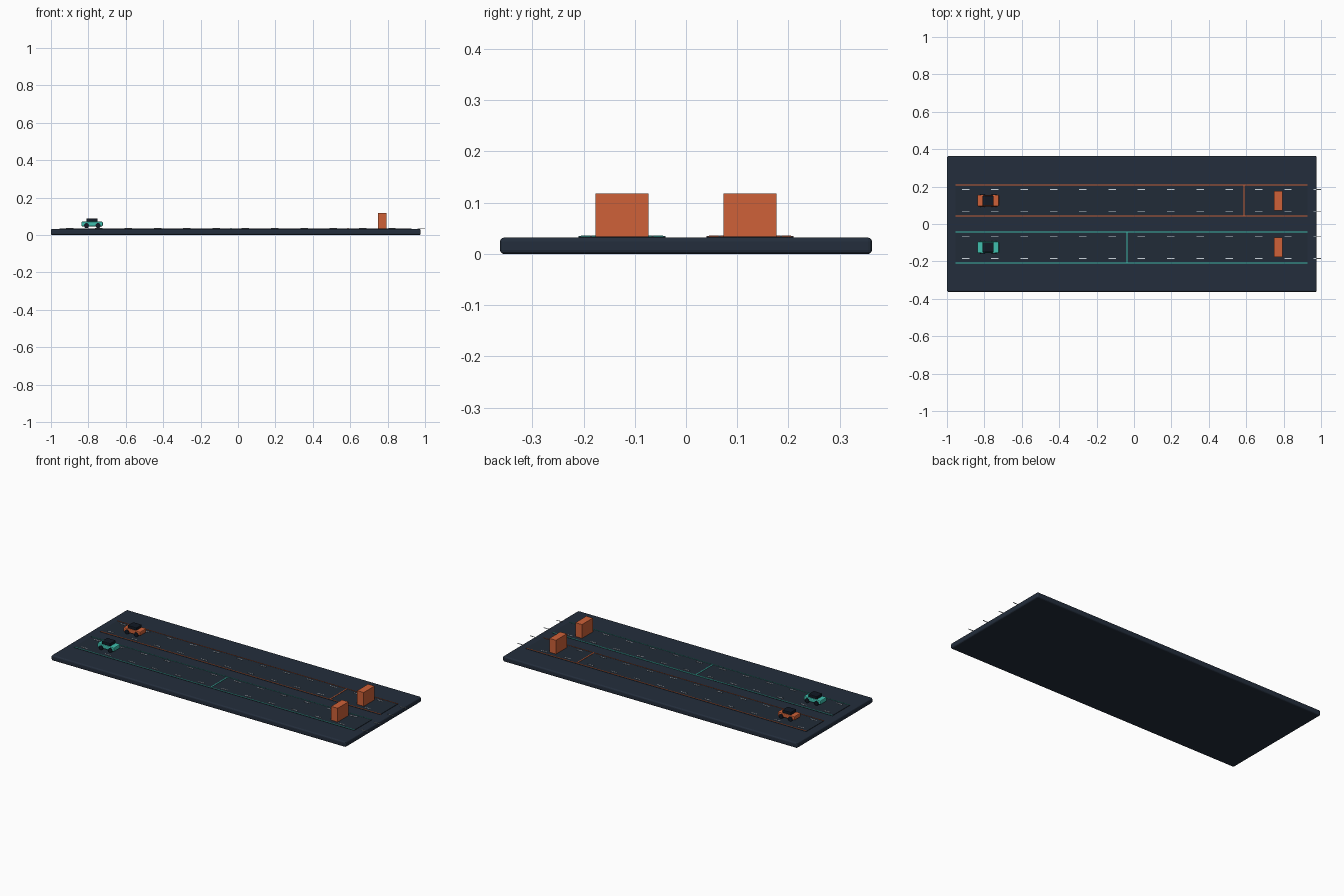
import bpy, math

if "Cube" in bpy.data.objects:
    bpy.data.objects.remove(bpy.data.objects["Cube"])

def mat(name, col):
    m = bpy.data.materials.new(name)
    m.diffuse_color = (*col, 1)
    m.use_nodes = True
    m.node_tree.nodes["Principled BSDF"].inputs["Base Color"].default_value = m.diffuse_color
    return m

NAVY = mat("navy board", (0.017, 0.027, 0.045))
ROAD = mat("dark road", (0.015, 0.024, 0.038))
TEAL = mat("teal", (0.05, 0.53, 0.43))
ORANGE = mat("orange", (0.62, 0.12, 0.04))
BLACK = mat("near black", (0.006, 0.010, 0.018))
WHITE = mat("pale grey", (0.62, 0.68, 0.74))

def box(name, lo, hi, m, bevel=0.0, segs=2):
    """Axis-aligned box given by two corners."""
    size = [b - a for a, b in zip(lo, hi)]
    mid = [(a + b) / 2 for a, b in zip(lo, hi)]
    bpy.ops.mesh.primitive_cube_add(size=1, location=mid)
    o = bpy.context.object
    o.name = name
    o.scale = size
    bpy.ops.object.transform_apply(location=False, rotation=False, scale=True)
    o.data.materials.append(m)
    if bevel:
        b = o.modifiers.new("bevel", 'BEVEL')
        b.width, b.segments = bevel, segs
    return o

def wheel(name, x, y, z):
    bpy.ops.mesh.primitive_cylinder_add(vertices=20, radius=0.0135, depth=0.012,
                                        location=(x, y, z), rotation=(math.pi / 2, 0, 0))
    o = bpy.context.object
    o.name = name
    o.data.materials.append(BLACK)
    bpy.ops.object.shade_smooth_by_angle()

def car(side, x, y, m):
    # lower body, cabin and four wheels
    box(side + "_car_body", (x - .057, y - .031, .046), (x + .057, y + .031, .071), m, .005)
    box(side + "_car_cabin", (x - .030, y - .027, .070), (x + .029, y + .027, .088), BLACK, .004)
    for sx in (-.030, .032):
        for sy in (-1, 1):
            wheel(side + "_car_wheel", x + sx, y + sy * .028, .050)

# base board
box("base_board", (-1, -.363, 0), (.977, .363, .032), NAVY, .008, 3)

for side, y, m, stop in (("front", -.125, TEAL, -.037), ("back", .125, ORANGE, .588)):
    # road strip with coloured borders
    box(side + "_road", (-.955, y - .085, .030), (.928, y + .085, .0345), ROAD)
    for s in (-1, 1):
        e = y + s * .0825
        box(side + "_road_border", (-.955, e - .0025, .032), (.928, e + .0025, .0355), m)
        # row of lane dashes, the last one overhanging the board
        for i in range(13):
            cx = -.90 + i * .15667
            d = y + s * .060
            box(side + "_lane_dash", (cx - .02, d - .002, .0342), (cx + .02, d + .002, .0365), WHITE)
    # stop line across the road
    box(side + "_stop_line", (stop - .003, y - .080, .0342), (stop + .003, y + .080, .0362), m)
    # barrier block at the end
    box(side + "_barrier", (.749, y - .052, .0345), (.793, y + .052, .118), ORANGE)
    car(side, -.780, y, m)
